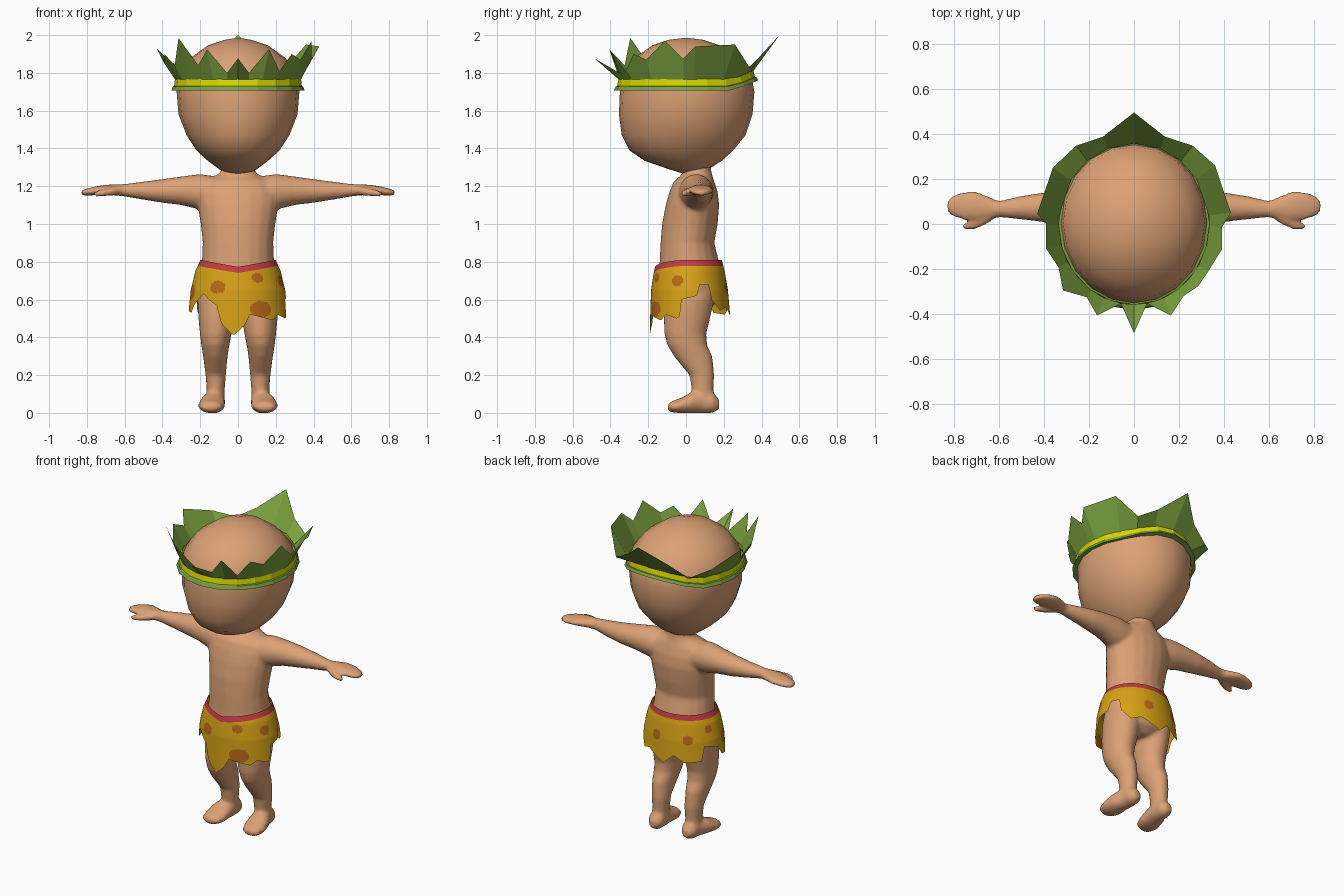
import bpy, bmesh, math
from mathutils import Vector


def material(name, rgb):
    m = bpy.data.materials.new(name)
    m.diffuse_color = (*rgb, 1)
    return m


SKIN = material("skin", (0.72, 0.36, 0.18))
LEAF = material("leaf_green", (0.20, 0.36, 0.05))
BAND = material("band_yellow", (0.68, 0.68, 0.0))
CLOTH = material("cloth_ochre", (0.68, 0.36, 0.008))
SPOT = material("spot_orange", (0.48, 0.14, 0.008))
TRIM = material("waist_red", (0.55, 0.045, 0.055))


def make_object(name, bm, mats, angle=None):
    bmesh.ops.recalc_face_normals(bm, faces=bm.faces)
    me = bpy.data.meshes.new(name)
    bm.to_mesh(me)
    bm.free()
    ob = bpy.data.objects.new(name, me)
    bpy.context.collection.objects.link(ob)
    for m in mats:
        me.materials.append(m)
    if angle:
        bpy.ops.object.select_all(action='DESELECT')
        ob.select_set(True)
        bpy.context.view_layer.objects.active = ob
        bpy.ops.object.shade_smooth_by_angle(angle=math.radians(angle))
    return ob


def loft(bm, rings, order="xyz", n=20, side=1):
    """Closed skin over oval sections: (position, a_min, a_max, b_min, b_max).
    order names the world axes of a, b and position."""
    loops = []
    for p, a0, a1, b0, b1 in rings:
        loop = []
        for i in range(n):
            t = 2 * math.pi * i / n
            c = {order[0]: (a0 + a1) / 2 + (a1 - a0) / 2 * math.cos(t),
                 order[1]: (b0 + b1) / 2 + (b1 - b0) / 2 * math.sin(t),
                 order[2]: p}
            loop.append(bm.verts.new((side * c["x"], c["y"], c["z"])))
        loops.append(loop)
    for lo, hi in zip(loops, loops[1:]):
        for i in range(n):
            bm.faces.new((lo[i], lo[(i + 1) % n], hi[(i + 1) % n], hi[i]))
    bm.faces.new(loops[0])
    bm.faces.new(loops[-1])


def lerp_table(table, v):
    for (v0, *r0), (v1, *r1) in zip(table, table[1:]):
        if v <= v1:
            k = max(0, (v - v0) / (v1 - v0))
            return [p + (q - p) * k for p, q in zip(r0, r1)]
    return table[-1][1:]


# Head
bm = bmesh.new()
loft(bm, [(z, -h, h, f, b) for z, h, f, b in (
    (1.265, .04, -.01, .07), (1.29, .10, -.09, .12), (1.335, .16, -.22, .19),
    (1.39, .22, -.30, .25), (1.47, .272, -.34, .315), (1.58, .315, -.355, .352),
    (1.70, .325, -.35, .362), (1.79, .315, -.335, .345), (1.88, .25, -.27, .27),
    (1.945, .16, -.18, .18), (1.975, .07, -.09, .09), (1.985, .01, -.01, .01))])
make_object("head", bm, [SKIN], 60)

# Body: torso, arms, hands, legs and feet fused into one smooth skin
bm = bmesh.new()
loft(bm, [(z, -h, h, f, b) for z, h, f, b in (
    (.53, .10, -.06, .10), (.57, .18, -.11, .15), (.65, .215, -.135, .185),
    (.72, .212, -.145, .19), (.80, .192, -.14, .175), (.90, .187, -.135, .15),
    (1.0, .198, -.127, .168), (1.1, .215, -.108, .176), (1.17, .215, -.088, .168),
    (1.225, .19, -.065, .15), (1.255, .12, -.03, .14), (1.275, .09, -.015, .135),
    (1.33, .085, -.02, .13))])
ARM = [(.10, -.05, .14, 1.07, 1.25), (.20, -.035, .145, 1.075, 1.265),
       (.30, -.01, .145, 1.10, 1.252), (.40, .008, .14, 1.112, 1.238),
       (.50, .02, .125, 1.128, 1.225), (.60, .03, .102, 1.145, 1.212),
       (.64, .02, .12, 1.15, 1.21), (.70, .015, .145, 1.155, 1.208),
       (.76, .018, .143, 1.152, 1.198), (.81, .035, .125, 1.15, 1.185),
       (.832, .06, .10, 1.155, 1.175)]
THUMB = [(.61, .03, .08, 1.155, 1.20), (.66, -.005, .06, 1.15, 1.195),
         (.71, -.025, .018, 1.145, 1.185), (.75, -.025, .005, 1.143, 1.175),
         (.765, -.015, -.003, 1.15, 1.168)]
LEG = [(.06, .07, .168, .035, .15), (.12, .07, .166, .03, .145),
       (.20, .064, .172, .018, .15), (.30, .055, .185, -.065, .14),
       (.36, .045, .195, -.10, .112), (.42, .034, .202, -.115, .108),
       (.50, .02, .21, -.118, .128), (.60, .01, .215, -.11, .15),
       (.66, .02, .205, -.10, .15)]
FOOT = [(-.098, .12, .17, .015, .04), (-.082, .088, .20, .004, .06),
        (-.03, .068, .212, -.002, .078), (.03, .068, .20, -.002, .11),
        (.09, .068, .175, -.002, .12), (.145, .07, .168, 0, .11),
        (.176, .095, .145, .02, .07)]
for s in (1, -1):
    loft(bm, ARM, "yzx", side=s)
    loft(bm, THUMB, "yzx", 12, s)
    loft(bm, LEG, "xyz", side=s)
    loft(bm, FOOT, "xzy", side=s)
body = make_object("body", bm, [SKIN])
rm = body.modifiers.new("fuse", 'REMESH')
rm.mode = 'VOXEL'
rm.voxel_size = 0.011
rm.use_smooth_shade = True
sm = body.modifiers.new("soften", 'SMOOTH')
sm.factor, sm.iterations = 0.5, 5

# Loincloth: flared sheet with a ragged hem; angle 0 is the front, +90 is +x
FLARE = [(.40, .268, -.192, .24), (.50, .265, -.19, .235), (.65, .25, -.185, .222),
         (.75, .226, -.17, .205), (.81, .199, -.152, .19)]
HEM = [(-180, .50), (-165, .56), (-150, .52), (-125, .53), (-120, .62), (-95, .60),
       (-85, .54), (-70, .53), (-64, .57), (-46, .63), (-34, .59), (-26, .57),
       (-19, .47), (-5, .41), (7, .46), (14, .52), (34, .50), (43, .49), (53, .52),
       (70, .50), (75, .51), (78, .60), (101, .62), (106, .68), (120, .68),
       (124, .60), (139, .54), (153, .56), (180, .50)]
SPOTS = [(-26, .665, 11, .034), (26, .715, 8, .026), (28, .55, 14, .042),
         (71, .70, 9, .03), (-75, .64, 9, .04), (-110, .72, 7, .022),
         (-145, .66, 8, .03), (165, .66, 8, .03)]
COLS, ROWS = 180, 40
bm = bmesh.new()
cols = []
for i in range(COLS):
    deg = -180 + 360 * i / COLS
    sa, ca = math.sin(math.radians(deg)), math.cos(math.radians(deg))
    top = .81 - (.037 * max(0, 1 - abs(sa)) if ca > 0 else 0)
    hem = lerp_table(HEM, deg)[0]
    col = []
    for j in range(ROWS + 1):
        # the first row is the waist trim
        z = top if j == 0 else top - .032 + (hem - top + .032) * (j - 1) / (ROWS - 1)
        h, f, b = lerp_table(FLARE, z)
        col.append(bm.verts.new((h * sa, (f + b) / 2 - (b - f) / 2 * ca, z)))
    cols.append(col)
for i in range(COLS):
    for j in range(ROWS):
        k = (i + 1) % COLS
        face = bm.faces.new((cols[i][j], cols[i][j + 1], cols[k][j + 1], cols[k][j]))
        deg = -180 + 360 * (i + .5) / COLS
        z = face.calc_center_median().z
        spotted = any(((deg - a) / ra) ** 2 + ((z - c) / rz) ** 2 < 1
                      for a, c, ra, rz in SPOTS)
        face.material_index = 2 if j == 0 else int(spotted)
make_object("loincloth", bm, [CLOTH, SPOT, TRIM], 50)


# Headband: green lower lip and yellow strip, lifted at the back
def band_point(t, rx, ry, z):
    y = ry * math.sin(t)
    return Vector((rx * math.cos(t), y, z + .05 * max(0, (y - .25) / .12)))


bm = bmesh.new()
N = 20
rows = [[bm.verts.new(band_point(2 * math.pi * (i + .5) / N + math.pi / N, *r)) for i in range(N)]
        for r in ((.322, .35, 1.712), (.353, .383, 1.706), (.345, .372, 1.727),
                  (.338, .365, 1.731), (.334, .357, 1.768))]
for r, (lo, hi) in enumerate(zip(rows, rows[1:])):
    for i in range(N):
        k = (i + 1) % N
        bm.faces.new((lo[i], lo[k], hi[k], hi[i])).material_index = int(r == 3)
make_object("headband", bm, [LEAF, BAND])

# Leaf crown: jagged flared rim, tips and notches in turn around the head
RIM = [(0, .495, 2.0), (.137, .388, 1.885), (.26, .348, 1.81), (.36, .26, 1.95),
       (.43, .05, 1.94), (.39, -.015, 1.875), (.39, -.113, 1.97), (.33, -.21, 1.87),
       (.284, -.277, 1.90), (.22, -.32, 1.81), (.164, -.406, 1.925),
       (.058, -.353, 1.80), (0, -.485, 1.877), (-.058, -.353, 1.80),
       (-.164, -.406, 1.925), (-.21, -.325, 1.84), (-.315, -.295, 1.985),
       (-.335, -.193, 1.84), (-.39, -.109, 1.90), (-.39, 0, 1.85),
       (-.43, .046, 1.93), (-.36, .25, 1.86), (-.257, .348, 1.81),
       (-.137, .388, 1.885)]
bm = bmesh.new()
tips = [bm.verts.new(p) for p in RIM]
base = [bm.verts.new(band_point(math.atan2(y / .357, x / .334), .334, .357, 1.766))
        for x, y, z in RIM]
for i in range(len(RIM)):
    k = (i + 1) % len(RIM)
    bm.faces.new((base[i], base[k], tips[k], tips[i]))
make_object("leaf_crown", bm, [LEAF])
